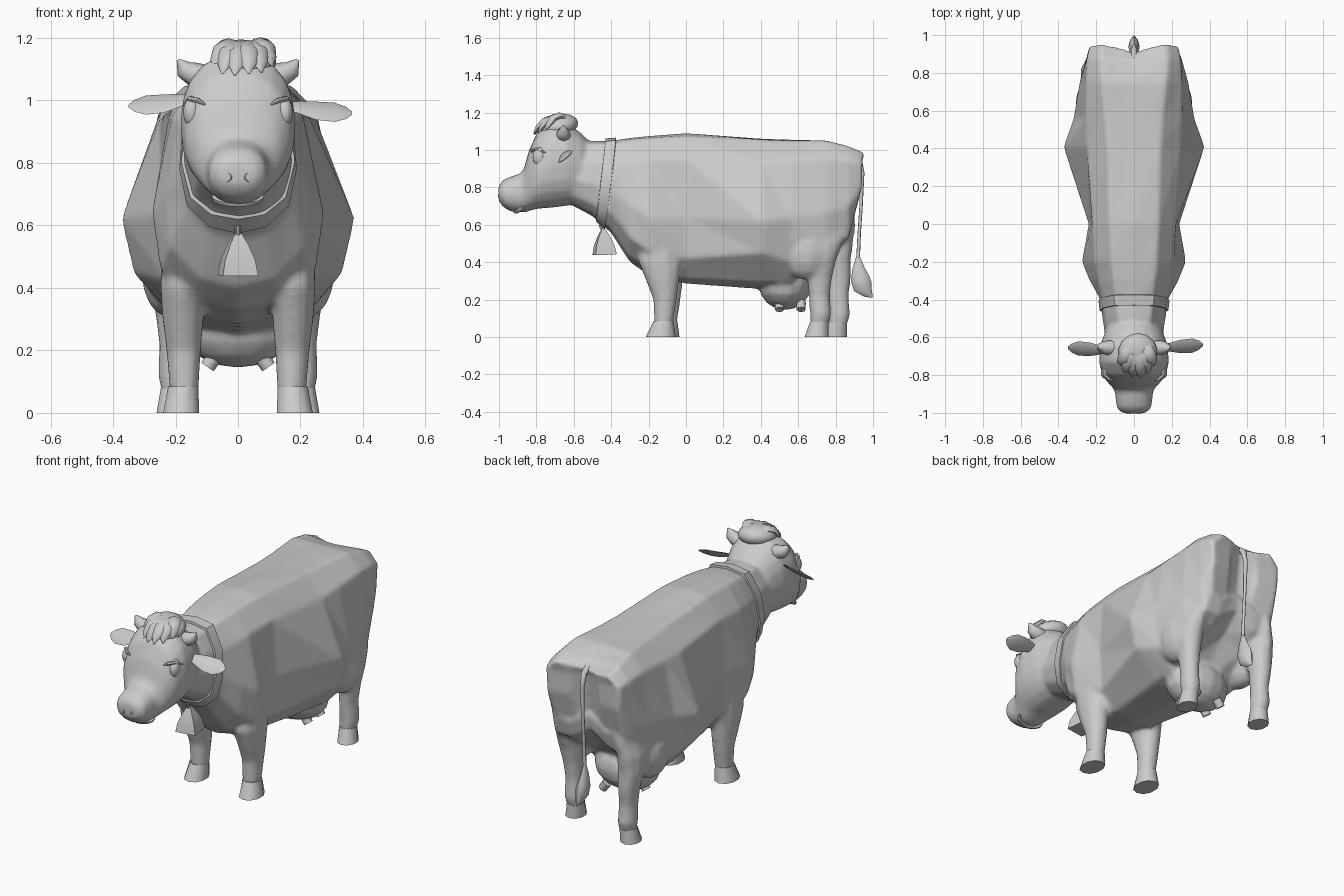
import bpy, bmesh, math
from mathutils import Vector

if "Cube" in bpy.data.objects:
    bpy.data.objects.remove(bpy.data.objects["Cube"])

hide = bpy.data.materials.new("plain_grey")
hide.diffuse_color = (0.6, 0.6, 0.6, 1)
hide.use_nodes = True
hide.node_tree.nodes["Principled BSDF"].inputs["Base Color"].default_value = hide.diffuse_color


def loft(name, rings, angle=50):
    """Skin a list of equal-length point rings, cap both ends."""
    bm = bmesh.new()
    loops = [[bm.verts.new(p) for p in r] for r in rings]
    n = len(rings[0])
    for a, b in zip(loops, loops[1:]):
        for i in range(n):
            bm.faces.new((a[i], a[(i + 1) % n], b[(i + 1) % n], b[i]))
    bm.faces.new(loops[0])
    bm.faces.new(loops[-1])
    bmesh.ops.recalc_face_normals(bm, faces=bm.faces)
    me = bpy.data.meshes.new(name)
    bm.to_mesh(me)
    bm.free()
    ob = bpy.data.objects.new(name, me)
    bpy.context.collection.objects.link(ob)
    me.materials.append(hide)
    smooth(ob, angle)
    return ob


def smooth(ob, angle=50):
    bpy.ops.object.select_all(action='DESELECT')
    ob.select_set(True)
    bpy.context.view_layer.objects.active = ob
    bpy.ops.object.shade_smooth_by_angle(angle=math.radians(angle))


def oval(c, u, v, n=8, power=1.0, turn=0.0):
    """Rounded ring about c spanned by the half-axes u and v."""
    c, u, v = Vector(c), Vector(u), Vector(v)
    s = lambda t: math.copysign(abs(t) ** power, t)
    return [c + u * s(math.cos(a)) + v * s(math.sin(a))
            for a in (2 * math.pi * (i + turn) / n for i in range(n))]


def ball(name, loc, size, rot=(0, 0, 0), seg=14):
    bpy.ops.mesh.primitive_uv_sphere_add(segments=seg, ring_count=8, radius=1, location=loc, rotation=rot)
    ob = bpy.context.object
    ob.name, ob.scale = name, size
    ob.data.materials.append(hide)
    smooth(ob, 60)
    return ob


def tube(name, path, radii, n=8, flat=1.0, up=(0, 0, 1)):
    """Tapered limb along a path; flat squashes it along its upward side."""
    path, rings = [Vector(p) for p in path], []
    for i, p in enumerate(path):
        d = (path[min(i + 1, len(path) - 1)] - path[max(i - 1, 0)]).normalized()
        s = d.cross(Vector(up)).normalized()
        rings.append(oval(p, s * radii[i], s.cross(d) * radii[i] * flat, n))
    return loft(name, rings)


# Torso and neck: y, top z, five side points (x, z), bottom z
sections = [
    (-.62, 1.02, (.08, 1.0), (.13, .93), (.15, .85), (.12, .76), (.07, .72), .71),
    (-.50, 1.05, (.09, 1.035), (.15, .94), (.168, .82), (.14, .71), (.08, .66), .645),
    (-.40, 1.05, (.10, 1.035), (.165, .92), (.18, .78), (.16, .66), (.09, .58), .555),
    (-.30, 1.065, (.11, 1.055), (.19, .93), (.235, .70), (.22, .53), (.12, .43), .40),
    (-.20, 1.075, (.12, 1.065), (.21, .95), (.276, .64), (.25, .46), (.14, .36), .33),
    (0, 1.09, (.13, 1.075), (.22, .96), (.24, .64), (.225, .42), (.13, .31), .285),
    (.41, 1.06, (.14, 1.055), (.25, .94), (.374, .62), (.335, .45), (.19, .29), .255),
    (.56, 1.055, (.15, 1.05), (.255, .95), (.32, .64), (.29, .40), (.20, .29), .28),
    (.75, 1.05, (.17, 1.05), (.255, .96), (.288, .66), (.275, .46), (.14, .44), .50),
    (.87, 1.01, (.18, 1.02), (.25, .95), (.255, .70), (.225, .53), (.12, .53), .61),
    (.94, .96, (.17, .985), (.235, .93), (.225, .80), (.20, .64), (.12, .63), .70),
]


def section_ring(s):
    y, top, *side, bot = s
    pts = [(0, top)] + side + [(0, bot)] + [(-x, z) for x, z in reversed(side)]
    rump = lambda x, z: .015 - 1.5 * (abs(x) - .16) ** 2 - .3 * max(0, .82 - z) if y > .9 else 0
    return [Vector((x, y + rump(x, z), z)) for x, z in pts]


# The rump ends in a shallow groove between the thighs
rings = [section_ring(s) for s in sections]
rings.append([Vector((p.x * .4, p.y - .02, p.z)) for p in rings[-1]])
body = loft("body", rings, 60)
skin = [body]


# Collar band hugging the neck, leaning forward at the bottom
def blend(y):
    a, b = next((a, b) for a, b in zip(sections, sections[1:]) if a[0] <= y <= b[0])
    t = (y - a[0]) / (b[0] - a[0])
    mix = lambda p, q: tuple(mix(i, j) for i, j in zip(p, q)) if isinstance(p, tuple) else p + (q - p) * t
    return mix(a, b)


def collar_ring(y, grow):
    ring = []
    for i, p in enumerate(section_ring(blend(y))):
        q = section_ring(blend(y + .11 * (p.z - 1.05)))[i]
        ring.append(Vector((q.x * grow, q.y, .81 + (q.z - .81) * grow)))
    return ring


loft("collar", [collar_ring(y, g) for y, g in ((-.432, .97), (-.43, 1.05), (-.375, 1.05), (-.373, .97))], 35)

# Bell with its small hanger
loft("bell", [oval((0, y, z), (r, .15 * r, 0), (-.15 * r, r, .02 * r), 4, 1, .5) for y, z, r in
              ((-.435, .44, .08), (-.437, .49, .068), (-.44, .54, .04), (-.442, .575, .014))], 30)
loft("bell_hanger", [oval((0, y, z), (.01, 0, 0), (0, .01, 0), 6) for y, z in ((-.442, .56), (-.46, .60))])

# Head: y, centre z, half width, half height
head = [(-.50, .88, .10, .15), (-.56, .905, .15, .185), (-.64, .925, .178, .224), (-.73, .92, .185, .23),
        (-.80, .885, .17, .20), (-.84, .835, .139, .162), (-.865, .785, .114, .12), (-.885, .77, .102, .104),
        (-.93, .765, .097, .096), (-.97, .767, .093, .078), (-.99, .768, .077, .057), (-1.003, .77, .055, .037)]
skin.append(loft("head", [oval((0, y, z), (w, 0, 0), (0, 0, h), 20, .88) for y, z, w, h in head], 70))

# Mouth: curved lip line wrapped under the muzzle
lip = [(math.sin(a) * .082, -.86 - .05 * math.cos(a), .70 - .03 * math.cos(a))
       for a in (math.radians(d) for d in range(-80, 81, 20))]
tube("lower_lip", lip, [.004] + [.012] * 7 + [.004], 6)

for s in (-1, 1):
    side = "left" if s < 0 else "right"
    # Eye with a heavy upper lash
    ball(side + "_eye", (s * .142, -.775, .962), (.032, .047, .054), (0, 0, s * .35))
    tube(side + "_eyelash", [(s * .103, -.822, .985), (s * .128, -.825, 1.0), (s * .155, -.80, 1.005),
                             (s * .174, -.75, .985)], [.003, .009, .009, .003], 6)
    # Nostril rim
    bpy.ops.mesh.primitive_torus_add(major_segments=12, minor_segments=6, major_radius=.02, minor_radius=.006,
                                     location=(s * .042, -.992, .755), rotation=(math.pi / 2, 0, s * .4))
    nostril = bpy.context.object
    nostril.name, nostril.scale = side + "_nostril", (1, .75, 1)
    nostril.data.materials.append(hide)
    smooth(nostril, 60)
    # Horn stub
    tube(side + "_horn", [(s * .11, -.655, 1.075), (s * .145, -.655, 1.085), (s * .172, -.655, 1.10),
                          (s * .192, -.655, 1.13)], [.04, .038, .03, .005], 8)
    # Thin pointed ear, one slightly higher than the other
    dz, dy = (.015, -.015) if s < 0 else (-.008, 0)
    ear = [(.16, .99, .02), (.20, .985, .032), (.25, .975, .045),
           (.31, .97, .047), (.345, .968, .03), (.365, .967, .008)]
    loft(side + "_ear", [oval((s * (x - (.015 if s < 0 else 0)), -.655 + dy + .07 * (x - .15), z + dz),
                              (0, .8 * r, .65 * r), (0, -.12 * r, .15 * r), 8) for x, z, r in ear])

    # Front leg and hoof: centre x, y, height, half width, half depth
    shift = .02 if s < 0 else 0
    ring = lambda x, y, z, rx, ry: oval((s * x, y, z), (rx, 0, 0), (0, ry, 0), 10, .95, .5)
    front = [(.172, -.12, .06, .047, .05), (.174, -.112, .20, .057, .064), (.176, -.125, .30, .068, .09),
             (.175, -.138, .40, .076, .118), (.167, -.135, .50, .08, .115), (.145, -.12, .66, .05, .08)]
    skin.append(loft(side + "_front_leg", [ring(x, y + shift, z, a, b) for x, y, z, a, b in front]))
    loft(side + "_front_hoof", [ring(x, y + shift, z, a, b) for x, y, z, a, b in
                                ((.182, -.135, 0, .06, .08), (.175, -.12, .085, .051, .054))], 60)

    # Hind leg and hoof, one foot set further back
    back = lambda z: .1 * min(1, (.72 - z) / .4) if s < 0 else 0
    hind = [(.20, .712, .06, .045, .049), (.205, .72, .12, .052, .058), (.205, .713, .22, .048, .058),
            (.21, .715, .32, .056, .068), (.215, .715, .41, .07, .09), (.215, .72, .50, .07, .12),
            (.195, .75, .60, .06, .13), (.17, .78, .72, .045, .11)]
    skin.append(loft(side + "_hind_leg", [ring(x, y + back(z), z, a, b) for x, y, z, a, b in hind]))
    skin.append(ball(side + "_thigh", (s * .22, .64, .45), (.09, .135, .145)))
    loft(side + "_hind_hoof", [ring(x, y + back(z), z, a, b) for x, y, z, a, b in
                               ((.21, .698, 0, .053, .064), (.202, .712, .08, .047, .049))], 60)

    # Teats
    for i, y in enumerate((.50, .615)):
        tube(f"{side}_teat_{i}", [(s * .07, y, .187), (s * .098, y, .147)], [.026, .024], 8)

# Udder
skin.append(ball("udder", (0, .53, .28), (.19, .142, .136)))

# Fuse torso, head, legs and udder into one soft skin
bpy.ops.object.select_all(action='DESELECT')
for ob in skin:
    ob.select_set(True)
bpy.context.view_layer.objects.active = body
bpy.ops.object.join()
fuse = body.modifiers.new("fuse", 'REMESH')
fuse.mode, fuse.voxel_size, fuse.use_smooth_shade = 'VOXEL', .012, True
soften = body.modifiers.new("soften", 'SMOOTH')
soften.factor, soften.iterations = .5, 8

# Tail and tuft
tail = [(.87, .985), (.925, .95), (.942, .88), (.936, .70), (.926, .55), (.92, .42)]
tube("tail", [(0, y, z) for y, z in tail], [.02, .016, .012, .009, .009, .01], 8, up=(1, 0, 0))
tuft = [(.92, .43, .01), (.922, .37, .032), (.932, .31, .052), (.945, .27, .052), (.972, .235, .028), (.997, .212, .003)]
tube("tail_tuft", [(0, y, z) for y, z, r in tuft], [r for y, z, r in tuft], 8, .55, up=(1, 0, 0))

# Forelock: curved locks fanning forward from the crown
ball("forelock_base", (.02, -.68, 1.13), (.105, .105, .062), (.2, .1, 0))
locks = [(-.08, -.745, 1.10), (-.05, -.79, 1.085), (-.01, -.81, 1.08), (.035, -.815, 1.085),
         (.075, -.79, 1.09), (.11, -.745, 1.11)]
for i, (x, y, z) in enumerate(locks):
    root, tip = Vector((.02 + x * .3, -.63, 1.155)), Vector((x, y, z))
    bend = lambda t: root.lerp(tip, t) + Vector((0, -.04, .19)) * t * (1 - t)
    tube(f"forelock_{i}", [bend(t) for t in (0, .35, .65, .87, 1)], [.025, .036, .034, .024, .003], 8, .55)
